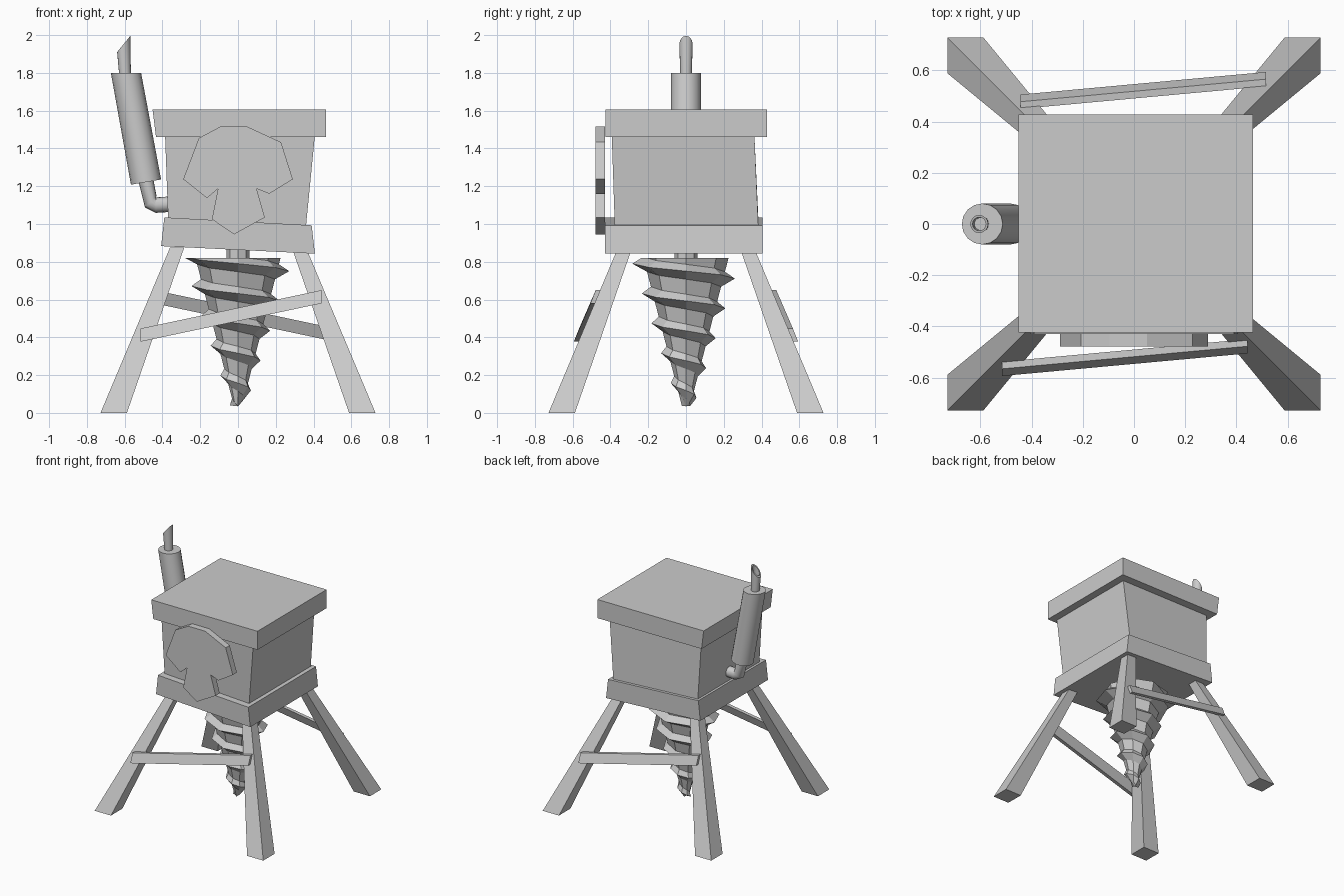
import bpy, bmesh, math
from math import sin, cos, pi, radians
from mathutils import Vector

if "Cube" in bpy.data.objects:
    bpy.data.objects.remove(bpy.data.objects["Cube"])


def make(name, verts, faces, smooth=False):
    bm = bmesh.new()
    vs = [bm.verts.new(v) for v in verts]
    for f in faces:
        bm.faces.new([vs[i] for i in f])
    bmesh.ops.recalc_face_normals(bm, faces=bm.faces)
    me = bpy.data.meshes.new(name)
    bm.to_mesh(me)
    bm.free()
    ob = bpy.data.objects.new(name, me)
    bpy.context.collection.objects.link(ob)
    if smooth:
        bpy.ops.object.select_all(action='DESELECT')
        bpy.context.view_layer.objects.active = ob
        ob.select_set(True)
        bpy.ops.object.shade_smooth_by_angle(angle=radians(35))
    return ob


def loft(name, rings, smooth=False):
    """Skin a row of equal rings and cap both ends."""
    n = len(rings[0])
    faces = [list(range(n)), [(len(rings) - 1) * n + i for i in range(n)]]
    for k in range(len(rings) - 1):
        for i in range(n):
            j = (i + 1) % n
            faces.append((k * n + i, k * n + j, k * n + n + j, k * n + n + i))
    return make(name, [v for r in rings for v in r], faces, smooth)


def rect(x0, x1, y0, y1, z0, z1):
    """Rectangle whose height goes from z0 at x0 to z1 at x1."""
    return [(x0, y0, z0), (x1, y0, z1), (x1, y1, z1), (x0, y1, z0)]


def ring(x, z, r, tilt=0, n=16, slope=0):
    """Circle round the y=0 plane: tilt turns it about y, slope shears it up along x."""
    out = []
    for i in range(n):
        c, s = r * cos(2 * pi * i / n), r * sin(2 * pi * i / n)
        out.append((x + c * cos(tilt), s, z + c * (sin(tilt) + slope)))
    return out


# Crooked housing: base slab, body and lid
loft("base_slab", [rect(-.407, .407, -.43, .405, .883, .843),
                   rect(-.39, .39, -.43, .405, 1.035, .993)])
loft("housing_body", [rect(-.37, .36, -.377, .383, 1.03, .99),
                      rect(-.386, .407, -.393, .362, 1.47, 1.47)])
loft("lid_slab", [rect(-.434, .466, -.425, .428, 1.46, 1.46),
                  rect(-.452, .466, -.425, .428, 1.605, 1.605)])

# Splayed tapered legs
for sy, row in ((-1, "front"), (1, "back")):
    for sx, side in ((-1, "left"), (1, "right")):
        loft(f"{row}_{side}_leg",
             [[(sx * x, sy * y, z) for x, y in ((o, o), (i, o), (i, i), (o, i))]
              for o, i, z in ((.728, .588, 0), (.36, .285, .875))])

# Slanted braces on the front and back leg faces
for s, name in ((1, "front_brace"), (-1, "back_brace")):
    loft(name, [[(s * x, s * y, z) for y, z in
                 ((yo, zt), (yo + .028, zt), (yo, zt - .07), (yo - .028, zt - .07))]
                for x, yo, zt in ((-.515, -.566, .447), (.443, -.478, .65))])

# Front plate, cut from a faceted outline
outline = [(-.29, 1.237), (-.207, 1.455), (-.095, 1.515), (.05, 1.515),
           (.228, 1.433), (.29, 1.237), (.165, 1.16), (.098, 1.187),
           (.142, 1.035), (-.021, .945), (-.138, 1.025), (-.106, 1.187),
           (-.164, 1.137)]
loft("front_plate", [[(x, y, z) for x, z in outline] for y in (-.478, -.428)])

# Exhaust: elbow, leaning muffler and slant-cut hollow tip
loft("exhaust_elbow", [ring(-.355, 1.105, .041, pi / 2), ring(-.435, 1.10, .041, pi / 2),
                       ring(-.462, 1.118, .043, pi / 4), ring(-.489, 1.24, .04, .19)], True)
loft("exhaust_muffler", [ring(-.487, 1.222, .081, .17), ring(-.593, 1.80, .08)], True)
loft("exhaust_tip", [ring(-.598, 1.79, .031),
                     ring(-.605, 1.953, .035, slope=1.22),
                     ring(-.605, 1.953, .026, slope=1.22),
                     ring(-.6, 1.83, .024)], True)

# Drill shaft
loft("drill_shaft", [ring(0, .80, .06, n=8), ring(0, .90, .06, n=8)])

# Drill bit: helical blade round a tapering core
N, PITCH, TOP, TIP = 8, .158, .82, .035
STEPS = N * 8
verts, faces = [], []
for i in range(STEPS):
    a = -pi / 2 + 2 * pi * i / N
    z0 = .79 + 2 * PITCH - PITCH * i / N
    for dz, blade in ((0, True), (-.043, False), (-PITCH + .036, False)):
        z = z0 + dz
        r = .03 + .322 * z if blade else .012 + .26 * z
        if z <= TIP:
            z, r = TIP, 0
        verts.append((r * cos(a), r * sin(a), z))
for i in range(STEPS - 1):
    p, q = 3 * i, 3 * i + 3
    faces += [(p, p + 1, q + 1, q), (p + 1, p + 2, q + 2, q + 1)]
    if i + N + 1 < STEPS:
        faces.append((p + 2, p + 3 * N, q + 3 * N, q + 2))
drill = make("drill_bit", verts, faces)
bm = bmesh.new()
bm.from_mesh(drill.data)
bmesh.ops.remove_doubles(bm, verts=bm.verts, dist=.0005)
bmesh.ops.bisect_plane(bm, geom=bm.verts[:] + bm.edges[:] + bm.faces[:],
                       plane_co=(0, 0, TOP), plane_no=(0, 0, 1), clear_outer=True)
rim = [e for e in bm.edges if e.is_boundary and all(abs(v.co.z - TOP) < 1e-4 for v in e.verts)]
bmesh.ops.contextual_create(bm, geom=rim)
bmesh.ops.recalc_face_normals(bm, faces=bm.faces)
bm.to_mesh(drill.data)
bm.free()
